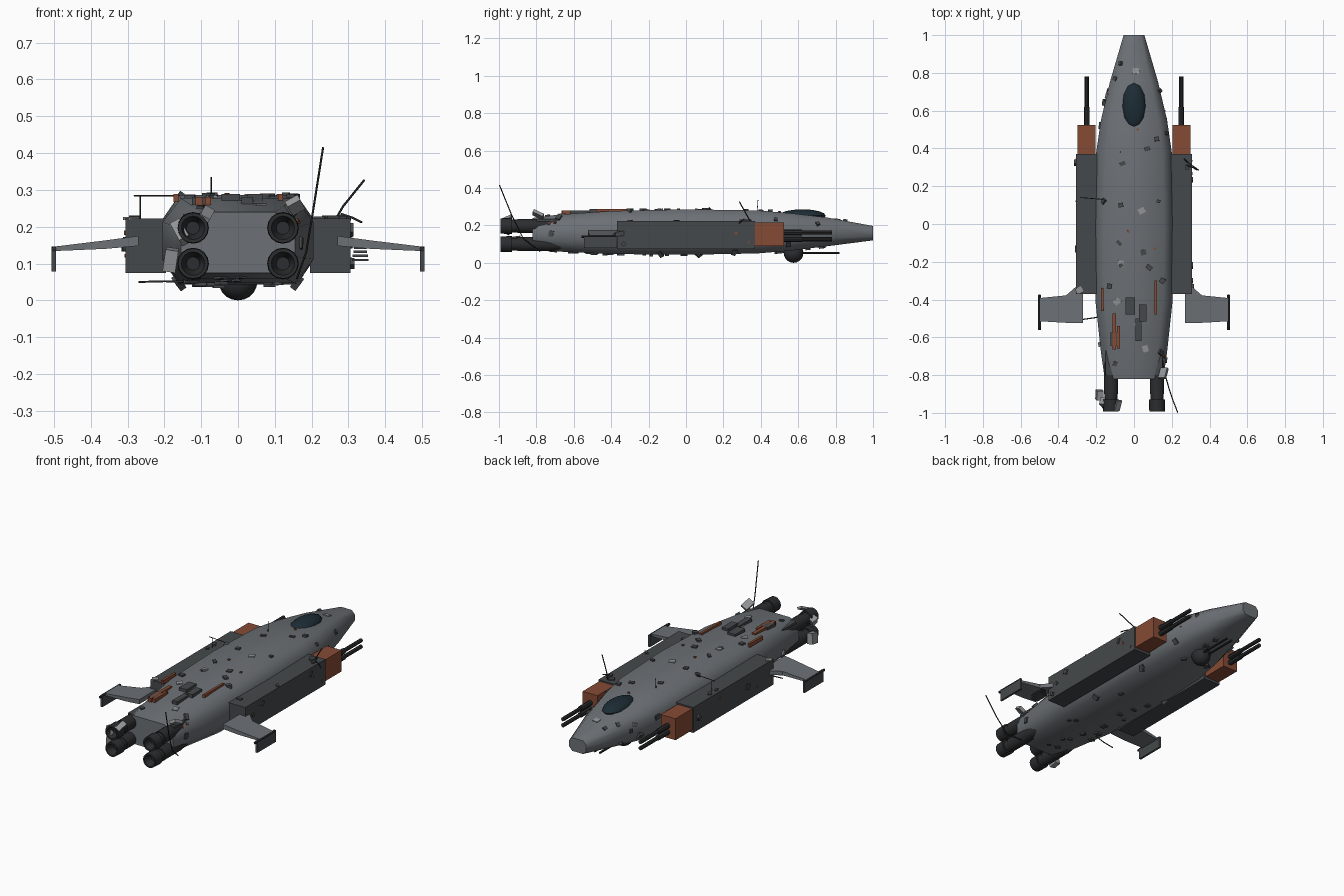
import bpy, bmesh, random
from math import pi, radians
from mathutils import Vector, Matrix
from mathutils.bvhtree import BVHTree

if "Cube" in bpy.data.objects:
    bpy.data.objects.remove(bpy.data.objects["Cube"])

random.seed(7)


def mat(name, r, g, b):
    m = bpy.data.materials.new(name)
    m.diffuse_color = (r, g, b, 1)
    m.use_nodes = True
    m.node_tree.nodes["Principled BSDF"].inputs["Base Color"].default_value = m.diffuse_color
    return m


GREY = mat("hull_grey", .15, .165, .18)
DARK = mat("dark_grey", .06, .066, .07)
BLACK = mat("gunmetal", .025, .026, .028)
RUST = mat("rust", .24, .07, .035)
GLASS = mat("glass", .012, .025, .035)
LIGHT = mat("light_grey", .28, .29, .3)


def finish(name, bm, m, smooth=None):
    bmesh.ops.recalc_face_normals(bm, faces=bm.faces)
    me = bpy.data.meshes.new(name)
    bm.to_mesh(me)
    bm.free()
    me.materials.append(m)
    o = bpy.data.objects.new(name, me)
    bpy.context.collection.objects.link(o)
    if smooth:
        bpy.ops.object.select_all(action='DESELECT')
        o.select_set(True)
        bpy.context.view_layer.objects.active = o
        bpy.ops.object.shade_smooth_by_angle(angle=radians(smooth))
    return o


def add_box(bm, c, size, rot=Matrix.Identity(4)):
    bmesh.ops.create_cube(bm, size=1, matrix=Matrix.Translation(c) @ rot @ Matrix.Diagonal((*size, 1)))


def box(name, lo, hi, m):
    bm = bmesh.new()
    lo, hi = Vector(lo), Vector(hi)
    add_box(bm, (lo + hi) / 2, [abs(d) for d in hi - lo])
    return finish(name, bm, m)


def loft(bm, rings):
    vs = [[bm.verts.new(p) for p in r] for r in rings]
    n = len(vs[0])
    for a, b in zip(vs, vs[1:]):
        for i in range(n):
            bm.faces.new((a[i], a[(i + 1) % n], b[(i + 1) % n], b[i]))
    bm.faces.new(vs[0])
    bm.faces.new(vs[-1])


def lathe(name, x, z, profile, m, sides=16):
    # round part along y; profile is (y, radius)
    bm = bmesh.new()
    loft(bm, [[Vector((x, y, z)) + Matrix.Rotation(2 * pi * i / sides, 3, 'Y') @ Vector((r, 0, 0))
               for i in range(sides)] for y, r in profile])
    return finish(name, bm, m, 35)


def ball(name, c, radii, m, u=16, v=10):
    bm = bmesh.new()
    bmesh.ops.create_uvsphere(bm, u_segments=u, v_segments=v, radius=1,
                              matrix=Matrix.Translation(c) @ Matrix.Diagonal((*radii, 1)))
    return finish(name, bm, m, 40)


def wire(name, pts, r=.003):
    cu = bpy.data.curves.new(name, 'CURVE')
    cu.dimensions = '3D'
    cu.bevel_depth, cu.bevel_resolution, cu.use_fill_caps = r, 1, True
    s = cu.splines.new('POLY')
    s.points.add(len(pts) - 1)
    for p, q in zip(s.points, pts):
        p.co = (*q, 1)
    cu.materials.append(BLACK)
    bpy.context.collection.objects.link(bpy.data.objects.new(name, cu))


# Hull: octagon sections (y, half width, flat half width, bottom, top)
sections = [(-.82, .155, .10, .075, .24), (-.68, .175, .125, .06, .258), (-.4, .205, .155, .047, .277),
            (0, .207, .16, .043, .286), (.38, .2, .15, .05, .28), (.55, .175, .128, .064, .266),
            (.75, .128, .088, .088, .243), (1, .055, .035, .12, .197)]
rings = []
for y, w, f, b, t in sections:
    h = (t - b) * .28
    half = [(f, t), (w, t - h), (w, b + h), (f, b)]
    rings.append([(x, y, z) for x, z in half] + [(-x, y, z) for x, z in reversed(half)])
bm = bmesh.new()
loft(bm, rings)
hull = finish("hull", bm, GREY, 60)

# Canopy and belly turret
ball("canopy", (0, .622, .252), (.063, .125, .034), GLASS, 12, 8)
ball("belly_turret", (0, .575, .053), (.053, .053, .053), BLACK)
for s in (-1, 1):
    lathe("turret_gun", s * .017, .053, [(.58, .006), (.82, .006)], BLACK, 8)

targets = [hull]
for s in (-1, 1):
    # Side pods with gun blocks
    targets.append(box("side_pod", (s * .195, -.37, .075), (s * .306, .37, .223), DARK))
    box("gun_block", (s * .205, .365, .09), (s * .3, .525, .215), RUST)
    for z in (.126, .162):
        lathe("gun_barrel", s * .25, z, [(.5, .015), (.62, .015), (.62, .011), (.78, .011)], BLACK, 8)
    # Wings: root, break and tip profiles
    bm = bmesh.new()
    loft(bm, [[(s * x, f, zt), (s * x, r, zt), (s * x, r, zb), (s * x, f, zb)]
              for x, f, r, zt, zb in [(.27, -.3, -.525, .175, .148), (.36, -.378, -.523, .163, .14),
                                      (.5, -.392, -.515, .146, .134)]])
    finish("wing", bm, GREY)
    box("winglet", (s * .494, -.545, .078), (s * .506, -.372, .146), DARK)
    lathe("winglet_tip", s * .5, .14, [(-.56, .007), (-.375, .007)], BLACK, 8)
    # Engines with hollow nozzles
    for z in (.1, .197):
        lathe("engine", s * .122, z, [(-.66, .03), (-.74, .038), (-.9, .038), (-.9, .034), (-.93, .034),
                                      (-.93, .043), (-.992, .041), (-.992, .032), (-.95, .018)], BLACK)
    box("engine_fairing", (s * .09, -.8, .17), (s * .15, -.67, .235), DARK)

# Raised deck strips: x, y, width, length
for nm, m, strips in [
    ("rust_strip", RUST, [(-.168, -.4, .014, .12), (-.105, -.57, .02, .19), (-.082, -.6, .016, .12),
                          (.115, -.39, .014, .18)]),
    ("deck_plate", DARK, [(-.02, -.435, .05, .09), (.046, -.47, .04, .09), (.025, -.56, .032, .12),
                          (-.1, -.61, .05, .07)])]:
    bm = bmesh.new()
    for x, y, w, l in strips:
        add_box(bm, (x, y, .278 if y > -.5 else .27), (w, l, .022))
    finish(nm, bm, m)

# Surface clutter: small boxes laid on hull and pods by ray casting
trees = [BVHTree.FromPolygons([v.co.copy() for v in o.data.vertices],
                              [tuple(p.vertices) for p in o.data.polygons]) for o in targets]
clutter = {DARK: bmesh.new(), LIGHT: bmesh.new(), RUST: bmesh.new()}


def stick(origin, direction, m, size):
    hits = [t.ray_cast(Vector(origin), Vector(direction)) for t in trees]
    hits = [h for h in hits if h[0] is not None]
    if hits:
        p, n = min(hits, key=lambda h: h[3])[:2]
        if n.dot(Vector(direction)) > 0:
            n = -n
        rot = n.to_track_quat('Z', 'Y').to_matrix().to_4x4() @ Matrix.Rotation(random.uniform(0, pi), 4, 'Z')
        add_box(clutter[m], p, size, rot)


def small():
    return (random.uniform(.015, .032), random.uniform(.015, .035), random.uniform(.01, .022))


for x, y in [(-.07, .85), (-.1, .77), (.14, .7), (.17, .6), (.17, .48), (.12, .45), (-.06, .32), (.07, .4),
             (-.07, .1), (.13, .12), (-.16, .12), (.05, -.15), (.08, -.23), (-.08, -.1), (-.07, -.22),
             (.15, -.3), (-.13, -.33), (.25, .33), (.28, .3), (-.28, .18), (-.28, .12), (.29, -.05),
             (.22, -.3), (.14, -.68), (-.1, -.74)]:
    stick((x, y, 1), (0, 0, -1), DARK, small())
for x, y in [(.01, .81), (.04, .07), (-.29, -.35), (-.09, -.41), (.02, -.53), (-.07, -.21), (.06, -.66)]:
    stick((x, y, 1), (0, 0, -1), LIGHT, (.035, .03, .008))
for x, y in [(.02, .5), (.11, -.13), (-.03, -.04), (.16, -.7), (-.25, .4)]:
    stick((x, y, 1), (0, 0, -1), RUST, (.012, .012, .012))
for i in range(26):
    stick((random.uniform(-.17, .17), random.uniform(-.75, .8), -1), (0, 0, 1), DARK, small())
for s in (-1, 1):
    for i in range(11):
        m = random.choice((DARK, DARK, LIGHT, RUST))
        k = .4 if m == RUST else 1
        stick((s, random.uniform(-.75, .8), random.uniform(.1, .21)), (-s, 0, 0), m, [k * d for d in small()])
# Loose tilted plates at the stern
for c, sz, e in [((-.183, -.905, .11), (.035, .05, .06), .15), ((-.155, -.95, .185), (.03, .04, .06), -.5),
                 ((-.085, -.96, .235), (.03, .06, .012), .5), ((.155, -.79, .258), (.04, .06, .018), -.5)]:
    add_box(clutter[LIGHT], c, sz, Matrix.Rotation(e, 4, 'Y') @ Matrix.Rotation(e, 4, 'X'))
# Stepped vents beside the right wing root
for i in range(4):
    add_box(clutter[DARK], (.332, -.42, .11 + .011 * i), (.045 - .004 * i, .08, .006))
for m, b in clutter.items():
    finish("clutter_" + m.name, b, m)

# Antennas and loose cables
wire("stern_antenna", [(.16, -.78, .06), (.185, -.87, .13), (.205, -.93, .25), (.231, -.997, .415)])
wire("pod_antenna", [(.265, .345, .22), (.285, .325, .255), (.343, .285, .327)])
wire("pod_cable", [(.28, .31, .235), (.31, .3, .225), (.336, .285, .212)])
wire("belly_cable", [(-.27, -.505, .05), (-.2, -.495, .052), (-.12, -.47, .05)])
wire("deck_antenna", [(-.073, .38, .27), (-.073, .385, .335)], .002)
wire("mast", [(-.265, .14, .22), (-.265, .14, .285)], .002)
wire("mast_arm", [(-.283, .14, .284), (-.16, .13, .284)], .002)
